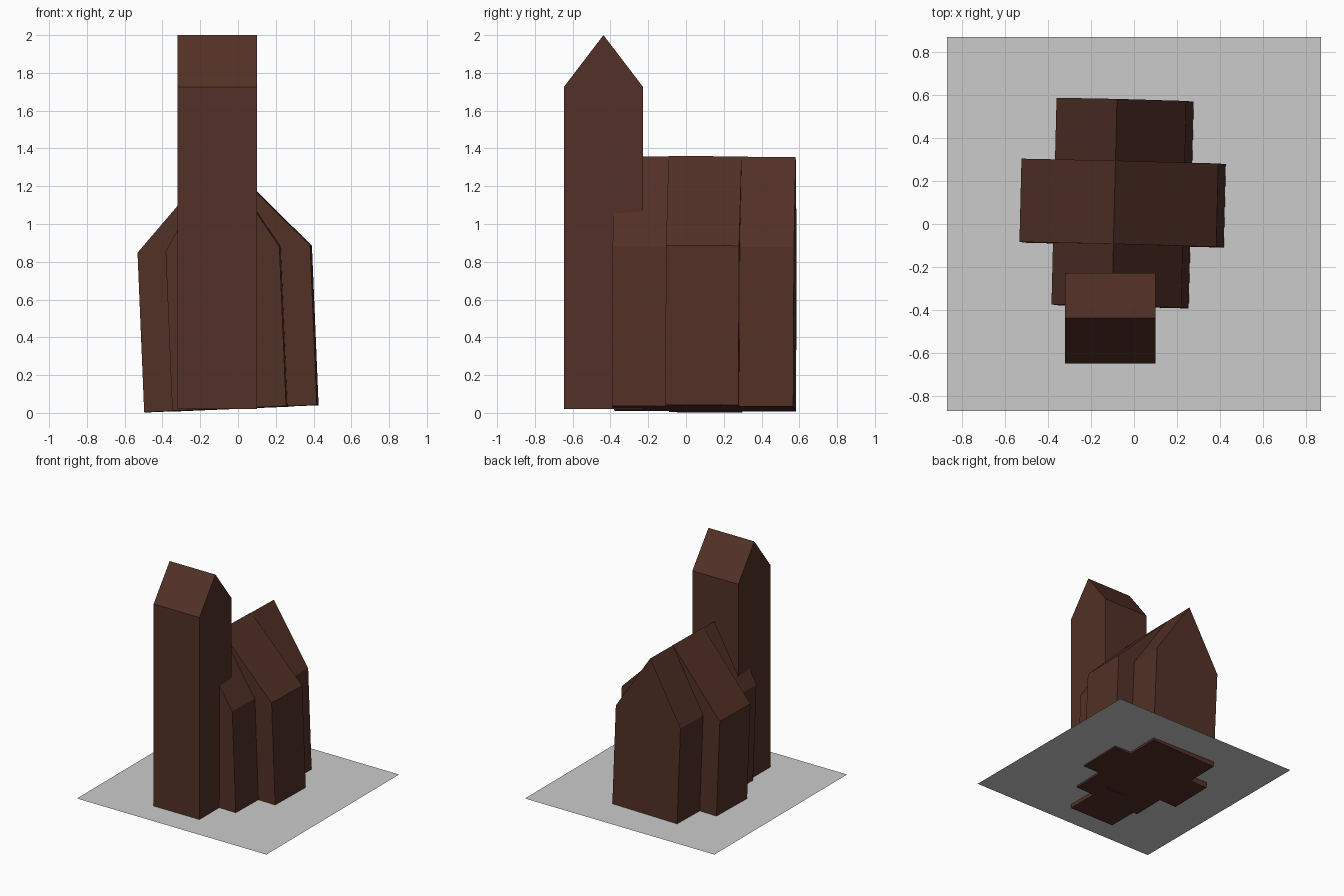
import bpy, bmesh
from math import radians

if "Cube" in bpy.data.objects:
    bpy.data.objects.remove(bpy.data.objects["Cube"])

brown = bpy.data.materials.new("dark_brown")
brown.diffuse_color = (0.085, 0.03, 0.02, 1)
brown.use_nodes = True
brown.node_tree.nodes["Principled BSDF"].inputs["Base Color"].default_value = brown.diffuse_color


def gabled_block(name, width, length, eave, ridge, location, rotation):
    """Five-sided gable profile in x/z, extruded along y, base centred at origin."""
    w = width / 2
    profile = [(-w, 0), (w, 0), (w, eave), (0, ridge), (-w, eave)]
    bm = bmesh.new()
    face = bm.faces.new([bm.verts.new((x, -length / 2, z)) for x, z in profile])
    ext = bmesh.ops.extrude_face_region(bm, geom=[face])
    verts = [v for v in ext["geom"] if isinstance(v, bmesh.types.BMVert)]
    bmesh.ops.translate(bm, verts=verts, vec=(0, length, 0))
    bmesh.ops.recalc_face_normals(bm, faces=bm.faces)
    mesh = bpy.data.meshes.new(name)
    bm.to_mesh(mesh)
    bm.free()
    mesh.materials.append(brown)
    obj = bpy.data.objects.new(name, mesh)
    obj.location = location
    obj.rotation_euler = [radians(a) for a in rotation]
    bpy.context.collection.objects.link(obj)
    return obj


# Tower with its ridge running left to right
gabled_block("tower", 0.42, 0.42, 1.705, 1.98, (-0.11, -0.437, 0.02), (0, 0, 90))

# Long narrow hall and wide middle hall, sharing a slight lean and turn
base, lean = (-0.035, 0.095, 0.022), (-0.2, -2.4, -1.4)
gabled_block("long_hall", 0.603, 0.96, 0.845, 1.336, base, lean)
gabled_block("wide_hall", 0.915, 0.387, 0.845, 1.338, base, lean)

# Flat ground sheet, with the building bases poking slightly below it
bpy.ops.mesh.primitive_plane_add(size=1.736, location=(0, 0, 0.052))
bpy.context.object.name = "base_sheet"
